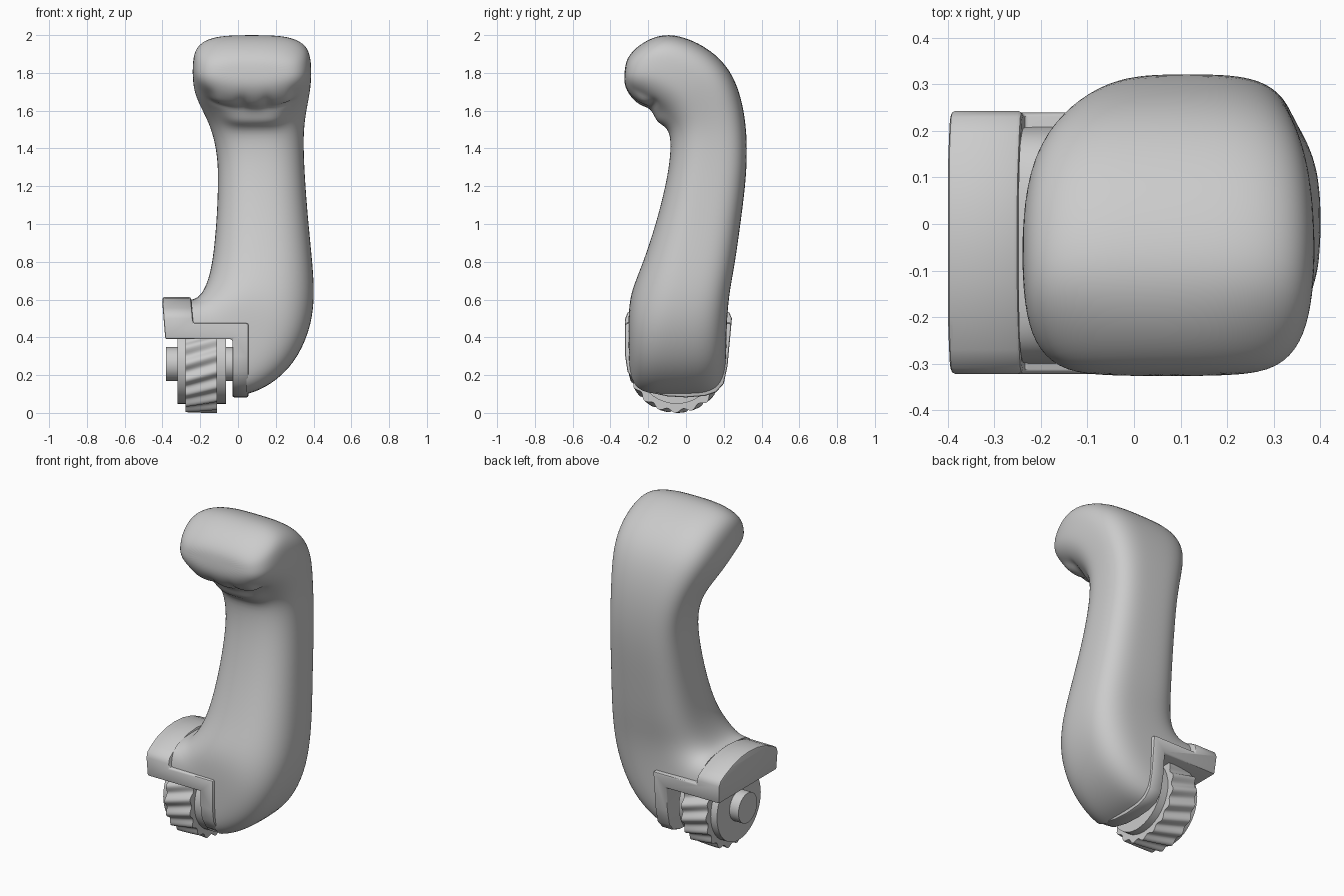
import bpy, bmesh, math
from mathutils import Vector as V

if "Cube" in bpy.data.objects:
    bpy.data.objects.remove(bpy.data.objects["Cube"])


def loft(name, rings):
    """Skin a list of equal-length point rings and cap both ends."""
    bm = bmesh.new()
    vr = [[bm.verts.new(p) for p in r] for r in rings]
    n = len(vr[0])
    for a, b in zip(vr, vr[1:]):
        for i in range(n):
            j = (i + 1) % n
            bm.faces.new((a[i], a[j], b[j], b[i]))
    bm.faces.new(vr[0])
    bm.faces.new(vr[-1])
    bmesh.ops.recalc_face_normals(bm, faces=bm.faces)
    me = bpy.data.meshes.new(name)
    bm.to_mesh(me)
    bm.free()
    ob = bpy.data.objects.new(name, me)
    bpy.context.collection.objects.link(ob)
    return ob


def apply(ob, kind, **kw):
    bpy.context.view_layer.objects.active = ob
    m = ob.modifiers.new(kind.lower(), kind)
    for k, v in kw.items():
        setattr(m, k, v)
    bpy.ops.object.modifier_apply(modifier=m.name)


def boolean(ob, tool, op):
    apply(ob, 'BOOLEAN', object=tool, operation=op, solver='EXACT')
    bpy.data.objects.remove(tool)


def smooth(ob, deg=35):
    bpy.ops.object.select_all(action='DESELECT')
    ob.select_set(True)
    bpy.context.view_layer.objects.active = ob
    bpy.ops.object.shade_smooth_by_angle(angle=math.radians(deg))


def superellipse(c, u, v, front, back, n=28):
    """Rounded section with its own squareness for the front and back halves."""
    pts = []
    for i in range(n):
        t = 2 * math.pi * (i + 0.5) / n
        e = back if math.sin(t) > 0 else front
        k = [math.copysign(abs(f(t)) ** (2 / e), f(t)) for f in (math.cos, math.sin)]
        pts.append(c + u * k[0] + v * k[1])
    return pts


def disc(name, x0, x1, r, n=40):
    ob = loft(name, [[(x, CY + r * math.cos(2 * math.pi * i / n),
                       CZ + r * math.sin(2 * math.pi * i / n)) for i in range(n)] for x in (x0, x1)])
    smooth(ob)


CY, CZ = -0.05, 0.258   # wheel axle

# Grip: lower elbow sections (inner x,z, outer x,z, y range)
elbow = [
    (-.45, .57, -.30, .07, -.305, .215),
    (-.35, .585, -.12, .078, -.305, .215),
    (-.27, .597, .05, .09, -.305, .215),
    (-.235, .602, .18, .15, -.305, .215),
    (-.21, .615, .30, .26, -.306, .216),
    (-.185, .645, .382, .43, -.305, .22),
    (-.16, .70, .408, .60, -.289, .232),
    (-.135, .80, .397, .78, -.23, .26),
    (-.115, 1.0, .374, 1.0, -.16, .289),
    (-.106, 1.2, .358, 1.2, -.109, .315),
]
# Hooked head sections (x range, front y,z, back y,z)
head = [
    (-.108, .349, -.082, 1.36, .325, 1.36),
    (-.14, .348, -.083, 1.48, .320, 1.52),
    (-.19, .365, -.11, 1.54, .292, 1.68),
    (-.23, .382, -.15, 1.585, .235, 1.82),
    (-.242, .39, -.185, 1.61, .13, 1.925),
    (-.242, .39, -.22, 1.635, .0, 1.99),
    (-.235, .38, -.265, 1.66, -.12, 2.01),
    (-.21, .355, -.30, 1.685, -.23, 1.965),
    (-.155, .30, -.325, 1.73, -.305, 1.895),
    (-.06, .20, -.328, 1.78, -.322, 1.84),
]
rings = []
for k, (x0, z0, x1, z1, y0, y1) in enumerate(elbow):
    c = V(((x0 + x1) / 2, (y0 + y1) / 2, (z0 + z1) / 2))
    rings.append(superellipse(c, V(((x1 - x0) / 2, 0, (z1 - z0) / 2)), V((0, (y1 - y0) / 2, 0)),
                              max(2.4, 4.4 - max(0, k - 2) * .5), max(3.3, 4.4 - .22 * k)))
for k, (x0, x1, y0, z0, y1, z1) in enumerate(head):
    c = V(((x0 + x1) / 2, (y0 + y1) / 2, (z0 + z1) / 2))
    rings.append(superellipse(c, V(((x1 - x0) / 2, 0, 0)), V((0, (y1 - y0) / 2, (z1 - z0) / 2)),
                              2.4, 3.4 if k < 7 else 2.6))
grip = loft("grip", rings)
apply(grip, 'SUBSURF', levels=2)

# Soft folds under the head: (centre, radii, push along the normal)
folds = [((.09, -.11, 1.575), (.15, .07, .06), .032),
         ((-.06, -.22, 1.68), (.07, .06, .05), .02),
         ((.09, -.22, 1.67), (.05, .06, .05), .02),
         ((.22, -.22, 1.68), (.06, .06, .05), .02),
         ((.09, -.17, 1.645), (.20, .025, .025), -.02)]
moves = []
for v in grip.data.vertices:
    d = 0
    for c, r, push in folds:
        q = [(v.co[i] - c[i]) / r[i] for i in range(3)]
        d += push * math.exp(-q[0] ** 4 - q[1] ** 2 - q[2] ** 2)
    moves.append(v.co + v.normal * d)
for v, p in zip(grip.data.vertices, moves):
    v.co = p


# Cut the wheel bay and bracket seat away from the grip
def prism_y(name, prof, y0, y1):
    return loft(name, [[(x, y, z) for x, z in prof] for y in (y0, y1)])


bay = prism_y("bay_cutter", [(-.8, .8), (-.266, .8), (-.236, .46), (.045, .46), (.045, -.2), (-.8, -.2)], -1, 1)
boolean(grip, bay, 'DIFFERENCE')
smooth(grip, 40)

# Stepped bracket: side outline intersected with a Z-shaped front profile
outline = [(-.322, .50), (-.322, .30), (-.31, .22), (-.27, .155), (-.20, .11), (-.10, .088), (0, .082),
           (.10, .09), (.16, .11), (.20, .155), (.22, .25), (.243, .50), (.23, .53), (.19, .555),
           (.12, .587), (.04, .607), (-.04, .613), (-.12, .607), (-.20, .587), (-.27, .555), (-.31, .53)]
bracket = loft("bracket", [[(x, y, z) for y, z in outline] for x in (-.4, .055)])
step = prism_y("step_cutter", [(-.41, .7), (-.257, .7), (-.237, .475), (.06, .475), (.06, 0),
                               (-.03, 0), (-.03, .39), (-.385, .39)], -.6, .6)
boolean(bracket, step, 'INTERSECT')
apply(bracket, 'BEVEL', width=.01, segments=2, limit_method='ANGLE', angle_limit=math.radians(50))
smooth(bracket)

# Helical ribbed wheel with rounded ribs
TEETH, N, SL = 18, 180, 8
rings = []
for s in range(SL + 1):
    f = s / SL
    ring = []
    for i in range(N):
        t = 2 * math.pi * i / N
        r = .248 + .010 * math.cos(TEETH * t)
        a = t - .2 * f
        ring.append((-.278 + .168 * f, CY + r * math.cos(a), CZ + r * math.sin(a)))
    rings.append(ring)
smooth(loft("ribbed_wheel", rings), 50)

# Wheel flanges and axle
disc("outer_flange", -.32, -.276, .21)
disc("inner_flange", -.112, -.064, .21)
disc("axle", -.38, -.02, .09)
